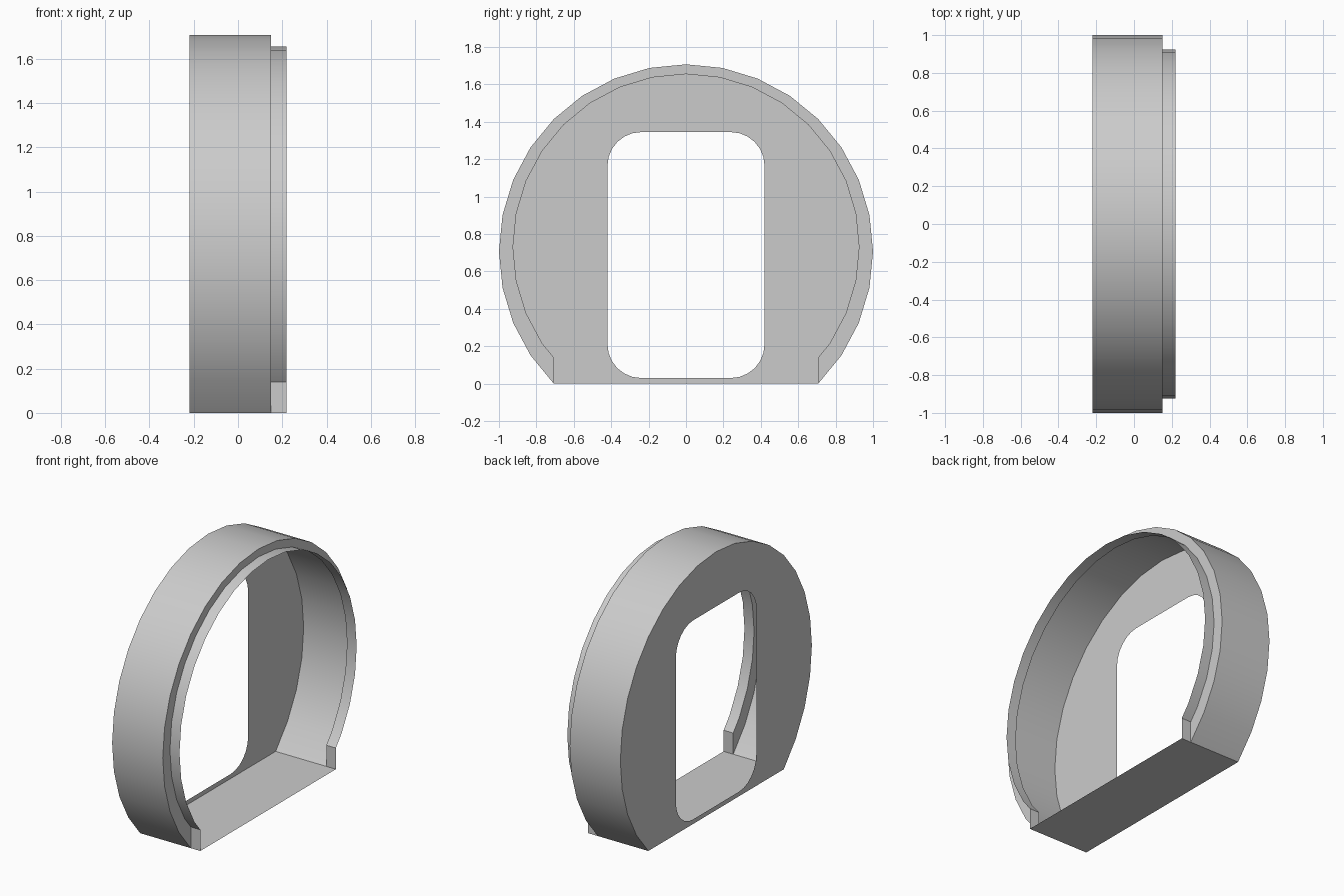
import bpy, bmesh, math

cube = bpy.data.objects.get("Cube")
if cube:
    bpy.data.objects.remove(cube, do_unlink=True)

BACK, STEP, FRONT = -0.22, 0.15, 0.22   # depth stations along x
HALF = math.sqrt(0.5)                   # half width of the flat base

grey = bpy.data.materials.new("plain grey")
grey.use_nodes = True
colour = (0.6, 0.6, 0.6, 1)
grey.diffuse_color = colour
grey.node_tree.nodes["Principled BSDF"].inputs["Base Color"].default_value = colour


def arc(cy, cz, r, start, end, steps):
    """Points (y, z) along an arc, angles in degrees."""
    angles = [math.radians(start + (end - start) * i / steps) for i in range(steps + 1)]
    return [(cy + r * math.cos(a), cz + r * math.sin(a)) for a in angles]


def finish(name, bm):
    mesh = bpy.data.meshes.new(name)
    bm.to_mesh(mesh)
    bm.free()
    mesh.materials.append(grey)
    obj = bpy.data.objects.new(name, mesh)
    bpy.context.collection.objects.link(obj)
    bpy.ops.object.select_all(action="DESELECT")
    obj.select_set(True)
    bpy.context.view_layer.objects.active = obj
    bpy.ops.object.shade_smooth_by_angle(angle=math.radians(30))


def strip(name, path_a, xa, path_b, xb):
    """Sheet of quads between two matching (y, z) paths."""
    bm = bmesh.new()
    a = [bm.verts.new((xa, *p)) for p in path_a]
    b = [bm.verts.new((xb, *p)) for p in path_b]
    for i in range(len(a) - 1):
        bm.faces.new((a[i], a[i + 1], b[i + 1], b[i]))
    finish(name, bm)


# Profiles: truncated outer circle and the smaller lip
outer = arc(0, HALF, 1, -45, 225, 24)
lip = [(HALF, 0.14)] + arc(0, 0.73, 0.925, -33.75, 213.75, 22) + [(-HALF, 0.14)]
lip_path = [outer[0]] + lip + [outer[-1]]

strip("outer_wall", outer, BACK, outer, STEP)
strip("rim_step", outer, STEP, lip, STEP)
strip("front_lip", lip_path, STEP, lip_path, FRONT)
base = [(-HALF, 0), (HALF, 0)]
strip("floor", base, BACK, base, FRONT)

# Back plate with a rounded rectangular opening
R = 0.18
opening = []
for cy, cz, start in ((0.24, 1.165, 0), (-0.24, 1.165, 90),
                      (-0.24, 0.21, 180), (0.24, 0.21, 270)):
    opening += arc(cy, cz, R, start, start + 90, 6)
bm = bmesh.new()
for loop in (outer, opening):
    verts = [bm.verts.new((BACK, *p)) for p in loop]
    for i, v in enumerate(verts):
        bm.edges.new((v, verts[(i + 1) % len(verts)]))
bmesh.ops.triangle_fill(bm, edges=bm.edges[:], use_beauty=True, normal=(-1, 0, 0))
bm.normal_update()
bmesh.ops.reverse_faces(bm, faces=[f for f in bm.faces if f.normal.x > 0])
finish("back_plate", bm)
